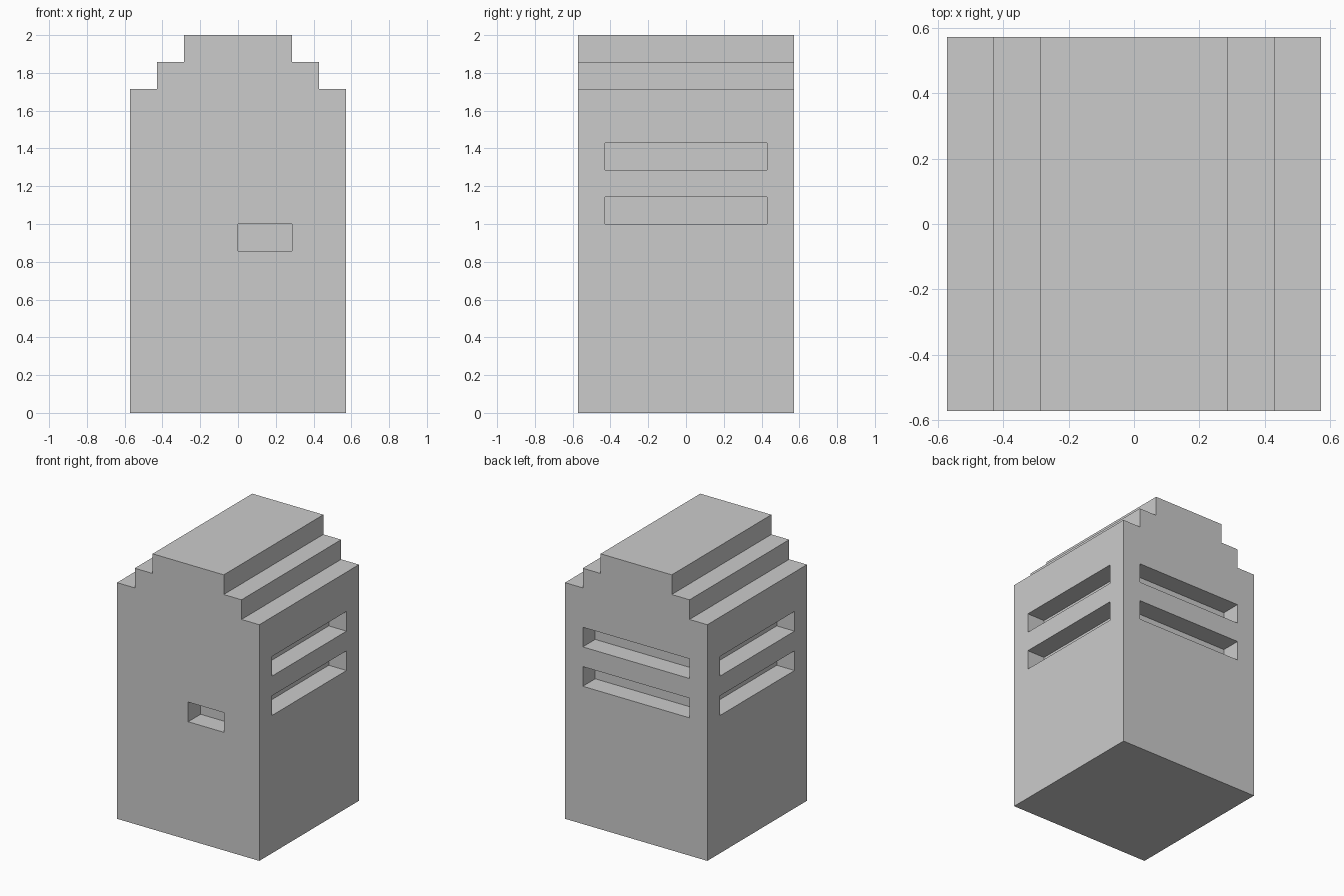
import bpy, bmesh
from mathutils import Matrix

if "Cube" in bpy.data.objects:
    bpy.data.objects.remove(bpy.data.objects["Cube"])

U = 2 / 14             # grid unit: the model is 8 x 8 x 14 units
DEPTH = U - 0.0005     # slot depth, a hair short so corner slots never touch


def new_object(name, bm):
    bmesh.ops.recalc_face_normals(bm, faces=bm.faces)
    mesh = bpy.data.meshes.new(name)
    bm.to_mesh(mesh)
    bm.free()
    obj = bpy.data.objects.new(name, mesh)
    bpy.context.collection.objects.link(obj)
    return obj


def add_box(bm, lo, hi):
    size = [b - a for a, b in zip(lo, hi)]
    mid = [(a + b) / 2 for a, b in zip(lo, hi)]
    bmesh.ops.create_cube(bm, size=1, matrix=Matrix.Translation(mid) @ Matrix.Diagonal((*size, 1)))


# Body: stepped gable profile extruded from front to back
half = [(4, 0), (4, 12), (3, 12), (3, 13), (2, 13), (2, 14)]
profile = half + [(-x, z) for x, z in reversed(half)]
bm = bmesh.new()
face = bm.faces.new([bm.verts.new((x * U, -4 * U, z * U)) for x, z in profile])
ext = bmesh.ops.extrude_face_region(bm, geom=[face])
verts = [v for v in ext["geom"] if isinstance(v, bmesh.types.BMVert)]
bmesh.ops.translate(bm, verts=verts, vec=(0, 8 * U, 0))
body = new_object("tower_body", bm)

# Slots: two long ones on the sides and back, one short one in front
inner, outer, w = 4 * U - DEPTH, 5 * U, 3 * U
bm = bmesh.new()
for z in (7 * U, 9 * U):
    add_box(bm, (inner, -w, z), (outer, w, z + U))
    add_box(bm, (-outer, -w, z), (-inner, w, z + U))
    add_box(bm, (-w, inner, z), (w, outer, z + U))
add_box(bm, (0, -outer, 6 * U), (2 * U, -inner, 7 * U))
cutter = new_object("slot_cutter", bm)
cutter.hide_render = True

# Carve the slots and discard the cutter
mod = body.modifiers.new("slots", 'BOOLEAN')
mod.operation = 'DIFFERENCE'
mod.solver = 'EXACT'
mod.object = cutter
bpy.context.view_layer.objects.active = body
bpy.ops.object.modifier_apply(modifier=mod.name)
bpy.data.objects.remove(cutter)
